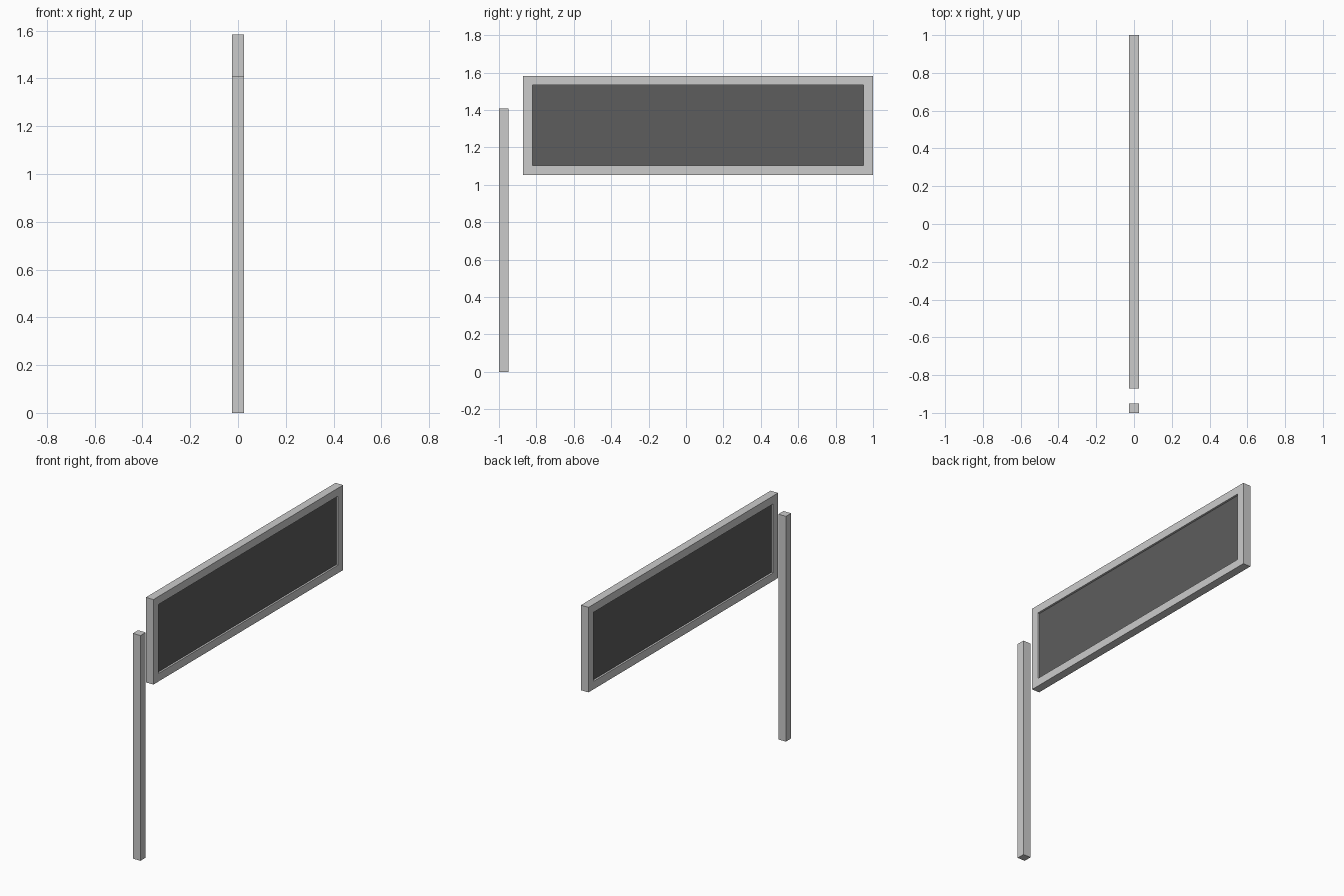
import bpy, bmesh

if "Cube" in bpy.data.objects:
    bpy.data.objects.remove(bpy.data.objects["Cube"])

dark = bpy.data.materials.new("dark_panel")
dark.diffuse_color = (0.11, 0.11, 0.11, 1)
dark.use_nodes = True
dark.node_tree.nodes["Principled BSDF"].inputs["Base Color"].default_value = dark.diffuse_color


def finish(name, bm):
    bmesh.ops.recalc_face_normals(bm, faces=bm.faces)
    mesh = bpy.data.meshes.new(name)
    bm.to_mesh(mesh)
    bm.free()
    obj = bpy.data.objects.new(name, mesh)
    bpy.context.collection.objects.link(obj)
    return obj


def box(name, lo, hi):
    bm = bmesh.new()
    bmesh.ops.create_cube(bm, size=1)
    for v in bm.verts:
        v.co = [(a + b) / 2 + c * (b - a) for a, b, c in zip(lo, hi, v.co)]
    return finish(name, bm)


H = 0.026                                   # half thickness of frame and post
Y0, Y1, Z0, Z1 = -0.872, 1.0, 1.052, 1.583  # outer edges of the frame
B = 0.05                                    # frame border width

# Post
box("post", (-H, -1.0, 0.0), (H, -0.949, 1.407))

# Frame: mitred rectangular ring, swept through four corners
bm = bmesh.new()
rings = []
for y, z, sy, sz in ((Y0, Z0, 1, 1), (Y1, Z0, -1, 1), (Y1, Z1, -1, -1), (Y0, Z1, 1, -1)):
    rings.append([bm.verts.new((x, y + sy * d, z + sz * d))
                  for x, d in ((-H, 0), (H, 0), (H, B), (-H, B))])
for i, ring in enumerate(rings):
    nxt = rings[(i + 1) % 4]
    for j in range(4):
        k = (j + 1) % 4
        bm.faces.new((ring[j], ring[k], nxt[k], nxt[j]))
finish("panel_frame", bm)

# Dark board recessed on both sides
board = box("panel_board", (-0.014, Y0 + B, Z0 + B), (0.014, Y1 - B, Z1 - B))
board.data.materials.append(dark)
